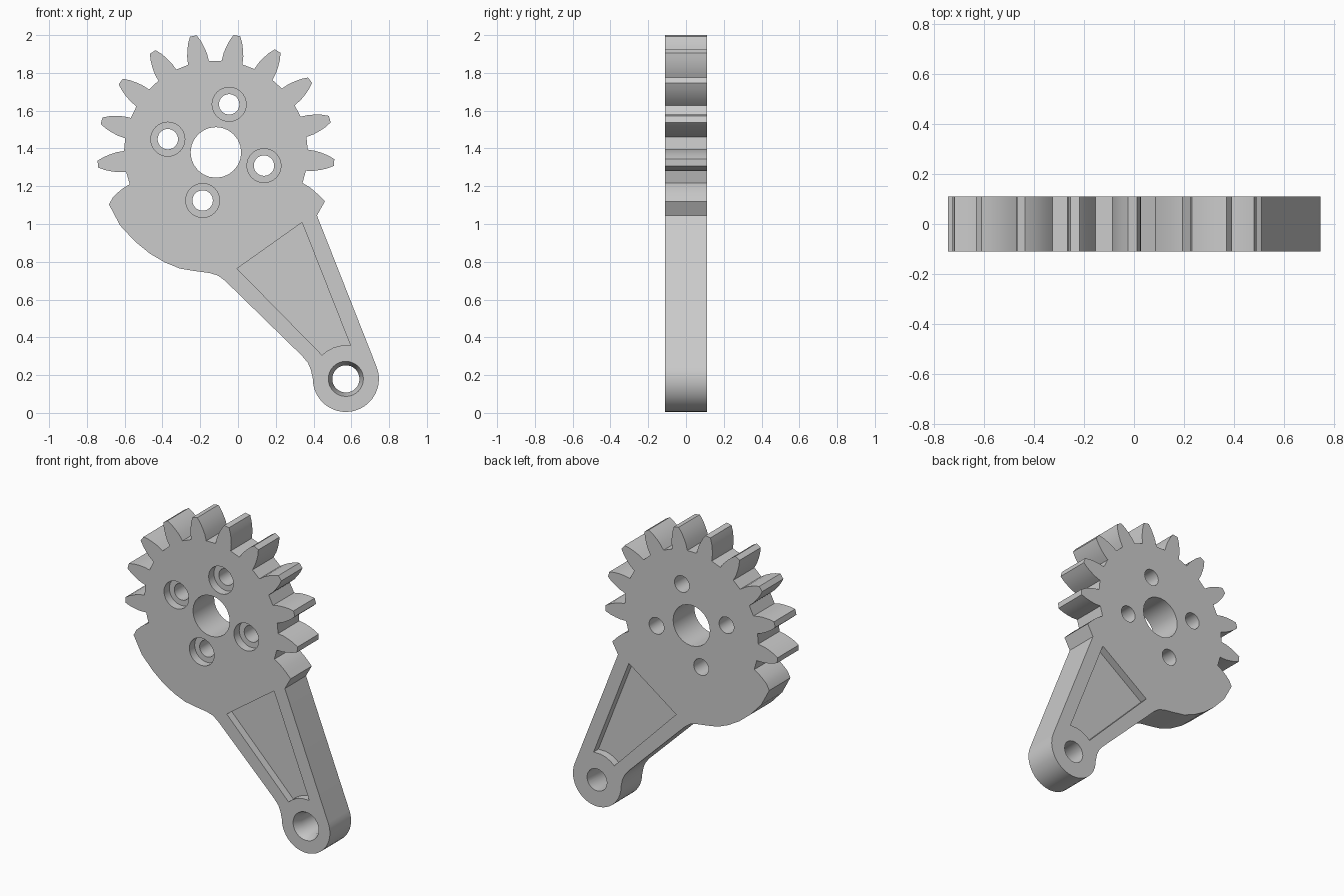
import bpy, bmesh
from math import cos, sin, radians, pi

if "Cube" in bpy.data.objects:
    bpy.data.objects.remove(bpy.data.objects["Cube"])

GEAR = (-0.117, 1.379)
PIVOT = (0.571, 0.18)
HALF = 0.11
TEETH = 17
ROOT = 0.483

grey = bpy.data.materials.new("plain grey")
grey.use_nodes = True
colour = (0.6, 0.6, 0.6, 1)
grey.diffuse_color = colour
grey.node_tree.nodes["Principled BSDF"].inputs["Base Color"].default_value = colour


def polar(centre, r, angle):
    return (centre[0] + r * cos(angle), centre[1] + r * sin(angle))


def circle(centre, r, n=32):
    return [polar(centre, r, 2 * pi * i / n) for i in range(n)]


def loft(name, front, back, y0, y1):
    """Solid between a front outline at y0 and a matching back outline at y1."""
    bm = bmesh.new()
    a = [bm.verts.new((x, y0, z)) for x, z in front]
    b = [bm.verts.new((x, y1, z)) for x, z in back]
    bm.faces.new(a)
    bm.faces.new(b)
    for i in range(len(a)):
        j = (i + 1) % len(a)
        bm.faces.new((a[i], a[j], b[j], b[i]))
    bmesh.ops.recalc_face_normals(bm, faces=bm.faces[:])
    mesh = bpy.data.meshes.new(name)
    bm.to_mesh(mesh)
    bm.free()
    mesh.materials.append(grey)
    obj = bpy.data.objects.new(name, mesh)
    bpy.context.collection.objects.link(obj)
    return obj


# Gear teeth: rounded flank as (radius, half width), root to tip
flank = [(ROOT, 0.056), (0.525, 0.053), (0.56, 0.045), (0.595, 0.034), (0.628, 0.018)]


def flank_points(angle, side):
    c, s = cos(angle), sin(angle)
    return [(GEAR[0] + r * c - side * w * s, GEAR[1] + r * s + side * w * c)
            for r, w in flank]


pitch = 2 * pi / TEETH
first = radians(90.4) - 5.5 * pitch
# Sector shoulder on the right, then ten full teeth, then the left shoulder
outline = [(0.418, 1.045), (0.46, 1.12)] + flank_points(first, 1)[::-1][1:]
for k in range(1, 11):
    angle = first + k * pitch
    outline += flank_points(angle, -1) + flank_points(angle, 1)[::-1]
outline += flank_points(first + 11 * pitch, -1)[:-1]

# Belly curve and inner edge of the arm
outline += [(-0.683, 1.103), (-0.624, 0.992), (-0.545, 0.907), (-0.466, 0.843),
            (-0.386, 0.796), (-0.307, 0.764), (-0.228, 0.751), (-0.148, 0.74),
            (-0.106, 0.727), (-0.069, 0.70), (0.339, 0.302), (0.37, 0.265), (0.386, 0.228)]

# Round end of the arm
outline += [polar(PIVOT, 0.175, radians(180 + 202 * i / 24)) for i in range(25)]
body = loft("gear_sector_arm", outline, outline, -HALF, HALF)

# Cutters: bore, pivot hole with countersink, counterbored bolt holes, arm pockets
cutters = []


def cut(name, front, y0, y1, back=None):
    cutters.append(loft(name, front, back or front, y0, y1))


cut("bore_cutter", circle(GEAR, 0.134, 24), -0.2, 0.2)
cut("pivot_hole_cutter", circle(PIVOT, 0.072), -0.2, 0.2)
cut("countersink_cutter", circle(PIVOT, 0.0965), -HALF - 0.01, -0.05,
    circle(PIVOT, 0.072))
for i in range(4):
    centre = polar(GEAR, 0.264, radians(74.6 + 90 * i))
    cut("bolt_hole_cutter", circle(centre, 0.054), -0.2, 0.2)
    cut("counterbore_cutter", circle(centre, 0.09), -0.2, -HALF + 0.055)

pocket = [(0.339, 1.008), (-0.005, 0.764)]
pocket += [polar(PIVOT, 0.178, radians(a)) for a in (135, 124, 112, 99, 82)]
for side in (-1, 1):
    near, far = sorted((side * 0.2, side * (HALF - 0.05)))
    cut("pocket_cutter", pocket, near, far)

bpy.context.view_layer.objects.active = body
for cutter in cutters:
    mod = body.modifiers.new(cutter.name, "BOOLEAN")
    mod.operation = "DIFFERENCE"
    mod.solver = "EXACT"
    mod.object = cutter
    bpy.ops.object.modifier_apply(modifier=mod.name)
    bpy.data.objects.remove(cutter)

# Smooth curved walls, crisp edges
bpy.ops.object.select_all(action="DESELECT")
body.select_set(True)
bpy.ops.object.shade_smooth_by_angle(angle=radians(30))
